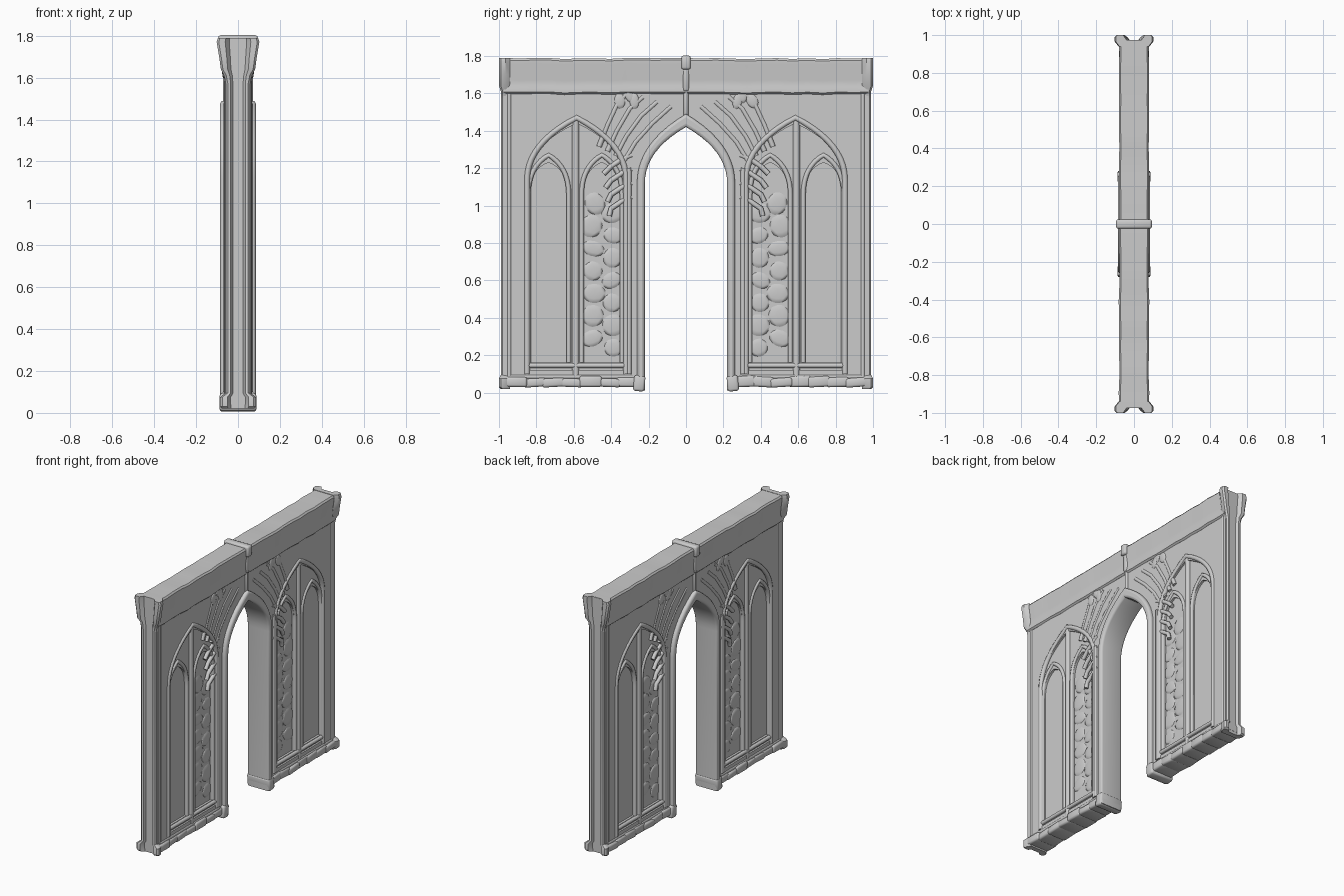
import bpy, bmesh, math, random
from mathutils import Matrix, Vector

if "Cube" in bpy.data.objects:
    bpy.data.objects.remove(bpy.data.objects["Cube"])

random.seed(4)


def arch(c, hw, z0, spring, apex, n=10, k=0.58):
    """Pointed arch outline (y, z) from one foot over the apex to the other."""
    half = []
    zc = spring + k * (apex - spring)
    for i in range(n + 1):
        t = i / n
        half.append((hw * (1 - t * t),
                     spring * (1 - t) ** 2 + 2 * t * (1 - t) * zc + apex * t * t))
    half.insert(0, (hw, z0))
    return [(c + y, z) for y, z in half] + [(c - y, z) for y, z in reversed(half[:-1])]


def finish(ob, angle=35):
    bpy.ops.object.select_all(action='DESELECT')
    ob.select_set(True)
    bpy.context.view_layer.objects.active = ob
    if ob.type == 'CURVE':
        bpy.ops.object.convert(target='MESH')
        ob = bpy.context.object
    bpy.ops.object.shade_smooth_by_angle(angle=math.radians(angle))
    return ob


def slab(name, loops, half, bevel=0.0):
    """Filled outline in the y-z plane, holes allowed, thickened both ways in x."""
    cu = bpy.data.curves.new(name, 'CURVE')
    cu.dimensions, cu.fill_mode = '2D', 'BOTH'
    cu.extrude, cu.bevel_depth, cu.bevel_resolution = half - bevel, bevel, 2
    cu.offset = -bevel
    for pts in loops:
        sp = cu.splines.new('POLY')
        sp.points.add(len(pts) - 1)
        for p, (y, z) in zip(sp.points, pts):
            p.co = (y, z, 0, 1)
        sp.use_cyclic_u = True
    ob = bpy.data.objects.new(name, cu)
    ob.rotation_euler = (math.pi / 2, 0, math.pi / 2)
    bpy.context.collection.objects.link(ob)
    return finish(ob)


def mouldings(name, paths, x, r):
    """Round ribs along y-z paths, repeated on both faces and both halves."""
    cu = bpy.data.curves.new(name, 'CURVE')
    cu.dimensions, cu.bevel_depth, cu.bevel_resolution = '3D', r, 2
    cu.use_fill_caps = True
    for sx in (-1, 1):
        for sy in (-1, 1):
            for pts in paths:
                sp = cu.splines.new('POLY')
                sp.points.add(len(pts) - 1)
                for p, (y, z) in zip(sp.points, pts):
                    p.co = (sx * x, sy * y, z, 1)
    ob = bpy.data.objects.new(name, cu)
    bpy.context.collection.objects.link(ob)
    return finish(ob, 50)


def mesh_object(name, bm, angle=35):
    bmesh.ops.recalc_face_normals(bm, faces=bm.faces)
    me = bpy.data.meshes.new(name)
    bm.to_mesh(me)
    bm.free()
    ob = bpy.data.objects.new(name, me)
    bpy.context.collection.objects.link(ob)
    return finish(ob, angle)


def loft(name, rings):
    """Closed solid through matching rings of points."""
    bm = bmesh.new()
    vs = [[bm.verts.new(p) for p in ring] for ring in rings]
    for a, b in zip(vs, vs[1:]):
        for i in range(len(a)):
            j = (i + 1) % len(a)
            bm.faces.new((a[i], a[j], b[j], b[i]))
    bm.faces.new(vs[0])
    bm.faces.new(vs[-1])
    return mesh_object(name, bm)


def boxes(name, items, bevel):
    """Bevelled blocks given as (centre, size, tilt)."""
    bm = bmesh.new()
    for c, s, tilt in items:
        m = Matrix.Translation(c) @ Matrix.Rotation(tilt, 4, 'X') @ Matrix.Diagonal((*s, 1))
        bmesh.ops.create_cube(bm, size=1, matrix=m)
    bmesh.ops.bevel(bm, geom=bm.edges[:], offset=bevel, segments=2, affect='EDGES', profile=0.5)
    return mesh_object(name, bm, 50)


# Wall in three layers: face with big blind arches, tracery with lancets, solid core
door = arch(0, 0.235, 0.04, 1.12, 1.44)
outline = [(0.975, 0.04)] + door + [(-0.975, 0.04), (-0.975, 1.68), (0.975, 1.68)]
bays, lancets = [], []
for s in (-1, 1):
    bays.append(arch(s * 0.585, 0.265, 0.12, 1.14, 1.44))
    lancets.append(arch(s * 0.735, 0.098, 0.16, 1.06, 1.23, k=0.8))
    lancets.append(arch(s * 0.45, 0.095, 0.16, 1.06, 1.23, k=0.8))
slab("wall_face", [outline] + bays, 0.061)
slab("wall_tracery", [outline] + lancets, 0.049)
slab("wall_core", [outline], 0.034)

# Door surround
inner = arch(0, 0.22, 0.01, 1.12, 1.42)
outer = arch(0, 0.262, 0.01, 1.12, 1.49)
slab("door_frame", [outer + inner[::-1]], 0.086, 0.016)

# Raised mouldings on the blind tracery
mouldings("bay_arches", [arch(0.585, 0.265, 0.1, 1.14, 1.47)], 0.056, 0.016)
mouldings("lancet_arches", [arch(c, 0.108, 0.16, 1.06, 1.27, k=0.7) for c in (0.735, 0.45)], 0.047, 0.013)
mouldings("mullions", [[(0.59, 0.08), (0.59, 1.45)]], 0.047, 0.02)
mouldings("panel_sills", [[(0.32, 0.145), (0.85, 0.145)], [(0.29, 0.085), (0.95, 0.085)]], 0.054, 0.013)
mouldings("edge_strips", [[(0.945, 0.08), (0.945, 1.6)]], 0.054, 0.012)
mouldings("jamb_shafts", [[(0.305, 0.1), (0.305, 1.2)]], 0.058, 0.014)

# Fanned ribs over the shoulders of the door
fan = []
for i in range(4):
    d = 0.05 * i
    fan.append([(0.08 + d * 1.5, 1.53 + d * 0.5), (0.18 + d * 1.2, 1.44 + d * 0.8),
                (0.27 + d, 1.34 + d * 0.6), (0.33 + d * 0.9, 1.24 + d * 0.5)])
for i in range(4):
    z = 1.27 - 0.075 * i
    fan.append([(0.29, z), (0.34, z - 0.02), (0.40, z - 0.06), (0.44 - 0.01 * i, z - 0.1)])
mouldings("shoulder_ribs", fan, 0.052, 0.014)

# Low flat rubble stones in the inner panels and beside the cornice
bm = bmesh.new()
spots = [(y, 0.24 + 0.12 * i + dz, 0.033, 0.058) for i in range(7) for y, dz in ((0.395, 0), (0.495, 0.05))]
spots += [(0.27 + 0.045 * i, 1.56 + 0.03 * (i % 2), 0.06, 0.028) for i in range(3)]
for y, z, x, w in spots:
    y += random.uniform(-0.012, 0.012)
    size = (0.007, w * random.uniform(0.85, 1.1), random.uniform(0.04, 0.065))
    for sx in (-1, 1):
        for sy in (-1, 1):
            m = (Matrix.Translation((sx * x, sy * y, z)) @
                 Matrix.Rotation(sy * random.uniform(-0.5, 0.5), 4, 'X') @ Matrix.Diagonal((*size, 1)))
            bmesh.ops.create_icosphere(bm, subdivisions=2, radius=1, matrix=m)
mesh_object("rubble_stones", bm, 60)

# Uneven plinth blocks and door jamb feet
blocks = []
for s in (-1, 1):
    for i in range(7):
        h = random.uniform(0.045, 0.06)
        blocks.append((Vector((0, s * (0.31 + 0.1 * i), 0.03 + h / 2)),
                       (random.uniform(0.14, 0.16), 0.12, h), random.uniform(-0.08, 0.08)))
    blocks.append((Vector((0, s * 0.25, 0.05)), (0.175, 0.06, 0.085), s * 0.1))
boxes("plinth", blocks, 0.012)

# Slightly wavering cornice beam
prof = [(0.061, 1.595), (0.072, 1.605), (0.072, 1.625), (0.068, 1.64), (0.068, 1.67),
        (0.079, 1.755), (0.079, 1.775), (0.07, 1.786)]
section = prof + [(-x, z) for x, z in reversed(prof)]
rings = []
for i in range(25):
    f, dz = random.uniform(0.98, 1.03), random.uniform(-0.003, 0.003)
    rings.append([(x * f, -0.975 + 1.95 * i / 24, z + dz) for x, z in section])
loft("cornice", rings)

# Central boss over the cornice and its stem down to the arch point
boxes("keystone", [(Vector((0, 0, 1.765)), (0.19, 0.05, 0.075), 0),
                   (Vector((0, 0, 1.69)), (0.155, 0.035, 0.16), 0),
                   (Vector((0, 0, 1.55)), (0.145, 0.025, 0.2), 0)], 0.012)

# Grooved end posts with flared capitals and square feet
levels = [(0.02, 0.078), (0.03, 0.085), (0.075, 0.085), (0.095, 0.058), (1.57, 0.058), (1.61, 0.066),
          (1.64, 0.082), (1.7, 0.09), (1.77, 0.102), (1.79, 0.096)]
for s, label in ((-1, "left"), (1, "right")):
    rings = []
    for z, w in levels:
        out = 1.0 if w > 0.08 else 0.99
        half = [(w * 0.8, 0.94), (w, 0.965), (w, out - 0.01), (w - 0.01, out), (w * 0.6, out), (w * 0.4, 0.974)]
        ring = half + [(-x, y) for x, y in reversed(half)]
        rings.append([(x, s * y, z) for x, y in ring])
    loft("end_post_" + label, rings)
